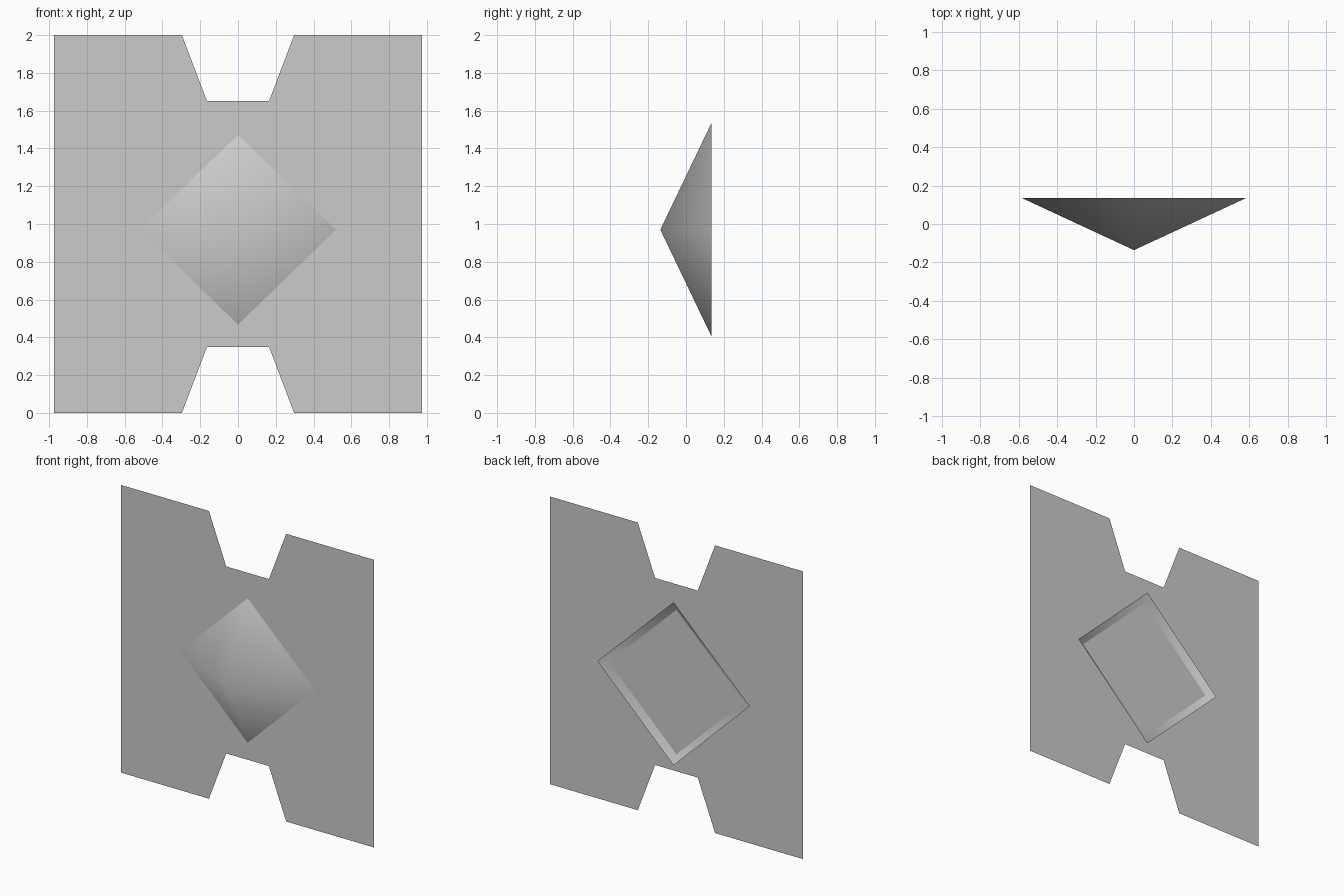
import bpy, bmesh
from math import radians
from mathutils import Matrix

if "Cube" in bpy.data.objects:
    bpy.data.objects.remove(bpy.data.objects["Cube"])


def finish(bm, name, smooth=False):
    mesh = bpy.data.meshes.new(name)
    for f in bm.faces:
        f.smooth = smooth
    bm.to_mesh(mesh)
    bm.free()
    obj = bpy.data.objects.new(name, mesh)
    bpy.context.collection.objects.link(obj)
    return obj


# Flat sheet with a tapered notch in the top and bottom edges
W, H, PLATE_Y = 0.973, 2.0, 0.105
quarter = [(0.164, 1.65), (0.297, H), (W, H)]
right = quarter + [(x, H - z) for x, z in reversed(quarter)]
outline = right + [(-x, z) for x, z in reversed(right)]
bm = bmesh.new()
face = bm.faces.new([bm.verts.new((x, PLATE_Y, z)) for x, z in outline])
face.normal_update()
if face.normal.y > 0:
    face.normal_flip()
finish(bm, "notched_plate")

# Open-backed four-sided pyramid pushed through the sheet, point to the front
bm = bmesh.new()
bmesh.ops.create_cone(
    bm, cap_ends=False, segments=4, radius1=1, radius2=0, depth=0.272,
    matrix=Matrix.Translation((0, 0, 0.97))
    @ Matrix.Diagonal((0.586, 1, 0.567, 1))
    @ Matrix.Rotation(radians(90), 4, 'X'))
bmesh.ops.remove_doubles(bm, verts=bm.verts, dist=0.0001)
bmesh.ops.recalc_face_normals(bm, faces=bm.faces)
finish(bm, "pyramid_boss", smooth=True)
